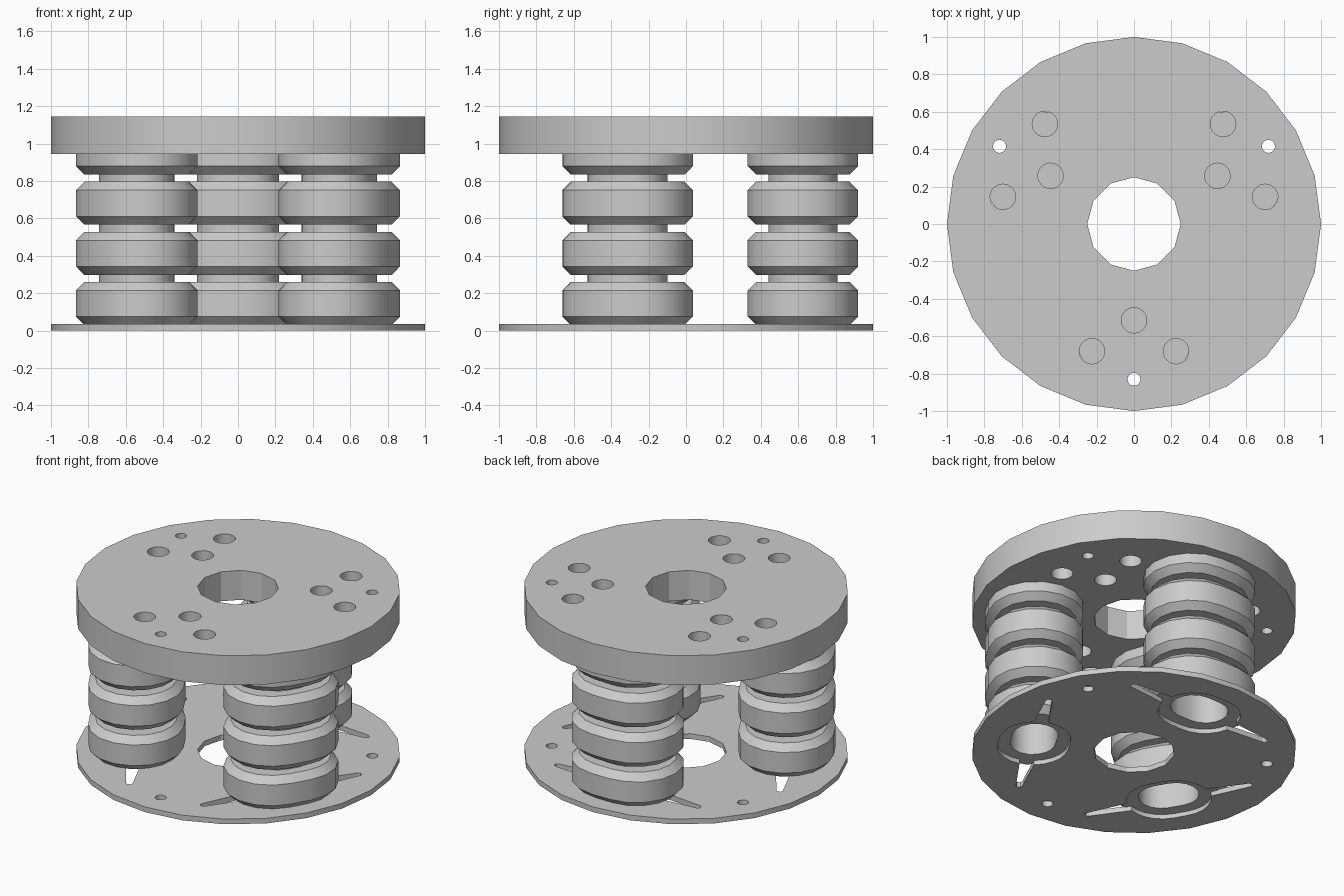
import bpy, bmesh
from math import sin, cos, pi, radians, asin

cube = bpy.data.objects.get("Cube")
if cube:
    bpy.data.objects.remove(cube, do_unlink=True)

grey = bpy.data.materials.new("plain grey")
grey.use_nodes = True
grey.diffuse_color = (0.6, 0.6, 0.6, 1)
grey.node_tree.nodes["Principled BSDF"].inputs["Base Color"].default_value = (0.6, 0.6, 0.6, 1)

STACK_ANGLES = [90, 210, 330]
HOLE_ANGLES = [270, 30, 150]
STACK_RADIUS = 0.625


def place(points, angle):
    """Turn (radial, tangential) points about the centre axis."""
    c, s = cos(radians(angle)), sin(radians(angle))
    return [(r * c - t * s, r * s + t * c) for r, t in points]


def circle(radius, sides, r=0, t=0):
    return [(r + radius * cos(2 * pi * i / sides), t + radius * sin(2 * pi * i / sides))
            for i in range(sides)]


def obround(radius, half, steps=8):
    """Rounded oval centred on the stack, longer along the tangent."""
    pts = []
    for side in (1, -1):
        for i in range(steps + 1):
            a = pi * i / steps
            pts.append((STACK_RADIUS + side * radius * cos(a),
                        side * (half + radius * sin(a))))
    return pts


def slot():
    """Oval opening with a tapered arm at each end."""
    radius, half, arm, tip = 0.22, 0.045, 0.045, 0.02
    gap = asin(arm / radius)
    quarter = [i / 5 * (pi / 2 - gap) for i in range(6)]
    side = [(radius * cos(a), half + radius * sin(a)) for a in quarter]
    side += [(tip, 0.53), (tip / 2, 0.545)]
    side += [(-r, t) for r, t in reversed(side)]
    return [(STACK_RADIUS + s * r, s * t) for s in (1, -1) for r, t in side]


def finish(obj):
    obj.data.materials.clear()
    obj.data.materials.append(grey)
    bpy.ops.object.select_all(action="DESELECT")
    obj.select_set(True)
    bpy.context.view_layer.objects.active = obj
    bpy.ops.object.shade_smooth_by_angle(angle=radians(25))


def mesh_object(name, bm):
    mesh = bpy.data.meshes.new(name)
    bm.to_mesh(mesh)
    bm.free()
    obj = bpy.data.objects.new(name, mesh)
    bpy.context.collection.objects.link(obj)
    finish(obj)


def plate(name, outlines, bottom, top):
    """Filled flat curve with holes, extruded and turned into a mesh."""
    curve = bpy.data.curves.new(name + "_outline", "CURVE")
    curve.dimensions = "2D"
    curve.fill_mode = "BOTH"
    curve.extrude = (top - bottom) / 2
    for pts in outlines:
        spline = curve.splines.new("POLY")
        spline.points.add(len(pts) - 1)
        for point, (x, y) in zip(spline.points, pts):
            point.co = (x, y, 0, 1)
        spline.use_cyclic_u = True
    helper = bpy.data.objects.new(name + "_outline", curve)
    bpy.context.collection.objects.link(helper)
    bpy.context.view_layer.update()
    graph = bpy.context.evaluated_depsgraph_get()
    bm = bmesh.new()
    filled = bpy.data.meshes.new_from_object(helper.evaluated_get(graph))
    bm.from_mesh(filled)
    bpy.data.objects.remove(helper, do_unlink=True)
    bpy.data.meshes.remove(filled)
    bmesh.ops.remove_doubles(bm, verts=bm.verts, dist=0.0005)
    bmesh.ops.translate(bm, verts=bm.verts, vec=(0, 0, (top + bottom) / 2))
    bmesh.ops.recalc_face_normals(bm, faces=bm.faces)
    mesh_object(name, bm)


# Outline and holes shared by both discs
shared = [circle(1, 24), circle(0.25, 12)]
shared += [place(circle(0.035, 16, 0.83), a) for a in HOLE_ANGLES]

# Thin base with winged oval openings
plate("base_plate", shared + [place(slot(), a) for a in STACK_ANGLES], 0, 0.035)

# Thick top with groups of three bolt holes
bolts = [place(circle(0.068, 24, r, t), a) for a in HOLE_ANGLES
         for r, t in [(0.515, 0), (0.68, 0.225), (0.68, -0.225)]]
plate("top_disc", shared + bolts, 0.945, 1.145)

# Ribbed hollow column profile: radius, half length, height
profile = []
for i in range(4):
    z = 0.03 + 0.268 * i
    rib = [(0.185, 0.035, z), (0.25, 0.065, z), (0.295, 0.065, z + 0.045),
           (0.295, 0.065, z + 0.185), (0.25, 0.065, z + 0.23), (0.185, 0.035, z + 0.23)]
    profile += rib
profile += [(0.14, 0.05, profile[-1][2]), (0.14, 0.05, 0.03)]

for name, angle in zip(["back_column", "front_right_column", "front_left_column"], STACK_ANGLES):
    bm = bmesh.new()
    loops = [[bm.verts.new((x, y, z)) for x, y in place(obround(r, h), angle)]
             for r, h, z in profile]
    for a, b in zip(loops, loops[1:] + loops[:1]):
        for i in range(len(a)):
            j = (i + 1) % len(a)
            bm.faces.new((a[i], a[j], b[j], b[i]))
    bmesh.ops.recalc_face_normals(bm, faces=bm.faces)
    mesh_object(name, bm)
